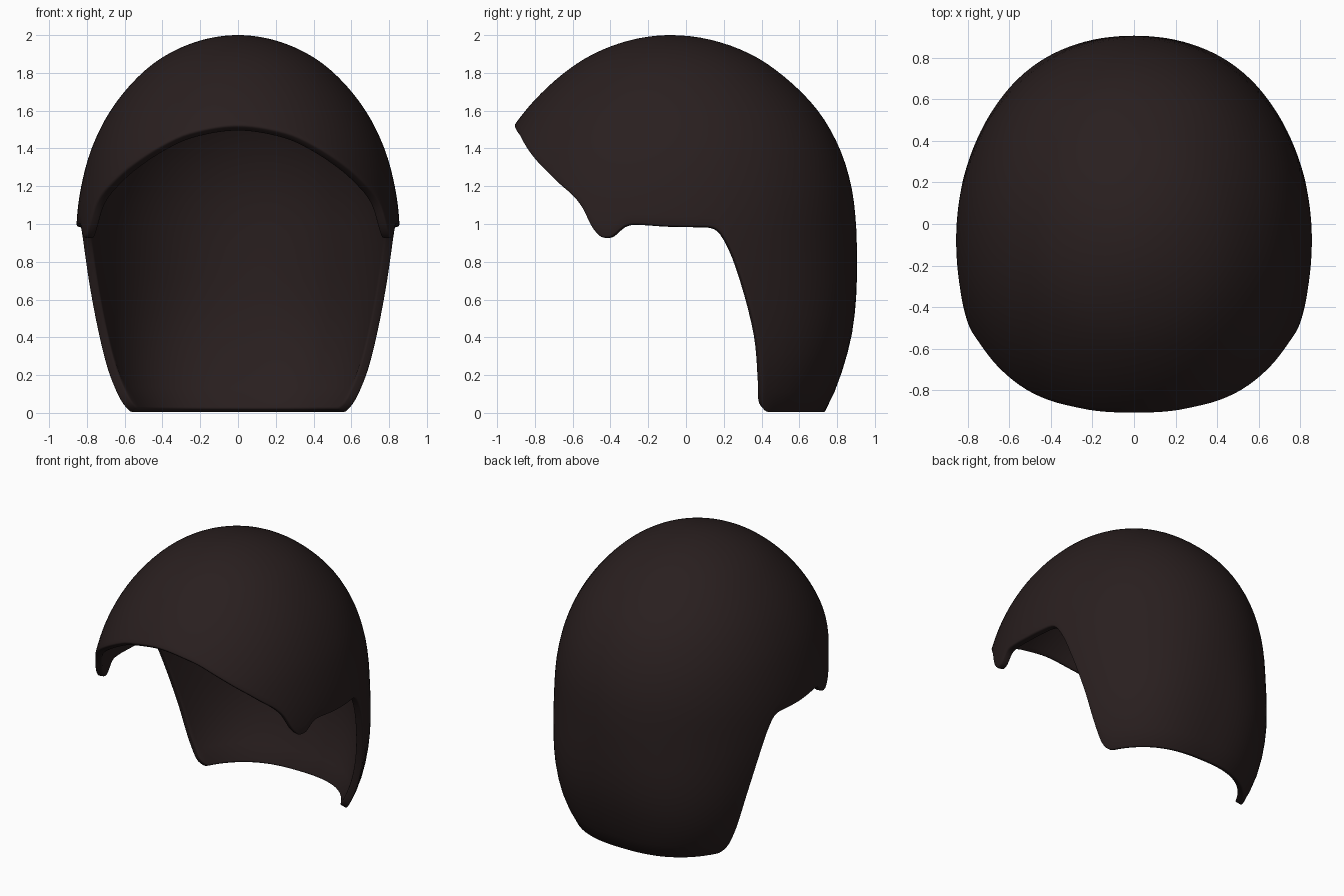
import bpy, bmesh, math

if "Cube" in bpy.data.objects:
    bpy.data.objects.remove(bpy.data.objects["Cube"])

CY = -0.08          # y of the crown point
ROWS = 36

# Shell profile by height: z, half width, front reach, back reach
PROFILE = [
    (2.0, 0.0, 0.0, 0.0), (1.9, 0.37, 0.41, 0.42), (1.8, 0.507, 0.565, 0.575),
    (1.6, 0.675, 0.77, 0.778), (1.4, 0.775, 0.905, 0.893), (1.2, 0.83, 0.99, 0.955),
    (1.0, 0.855, 1.045, 0.98), (0.8, 0.85, 1.06, 0.985), (0.6, 0.825, 1.06, 0.98),
    (0.4, 0.79, 1.03, 0.955), (0.2, 0.745, 0.98, 0.9), (0.08, 0.7, 0.93, 0.853),
    (0.0, 0.66, 0.9, 0.812),
]
# Opening edge seen from the side: y, z from brow to nape
RIM = [
    (-0.91, 1.52), (-0.89, 1.48), (-0.85, 1.41), (-0.75, 1.29), (-0.67, 1.212),
    (-0.6, 1.15), (-0.55, 1.085), (-0.5, 0.985), (-0.46, 0.938), (-0.43, 0.927),
    (-0.39, 0.935), (-0.33, 0.985), (-0.28, 0.998), (-0.1, 0.988), (0.05, 0.985),
    (0.14, 0.98), (0.19, 0.945), (0.255, 0.82), (0.32, 0.62), (0.372, 0.4),
    (0.393, 0.2), (0.397, 0.06), (0.42, 0.01), (0.45, 0.0), (0.55, 0.0),
    (0.65, 0.0), (0.71, 0.0), (0.73, 0.0),
]
S = [math.sqrt(2.0 - p[0]) for p in PROFILE]


def hermite(a, b, ma, mb, u):
    return ((2*u**3 - 3*u**2 + 1)*a + (u**3 - 2*u**2 + u)*ma
            + (3*u**2 - 2*u**3)*b + (u**3 - u**2)*mb)


def section(s):
    """Half width, front and back reach at s = sqrt(2 - z)."""
    n = len(S) - 1
    i = max(k for k in range(n) if S[k] <= s + 1e-9)
    h = S[i+1] - S[i]

    def slope(k, c):
        a, b = max(k-1, 0), min(k+1, n)
        return (PROFILE[b][c] - PROFILE[a][c]) / (S[b] - S[a])
    return [hermite(PROFILE[i][c], PROFILE[i+1][c], slope(i, c)*h,
                    slope(i+1, c)*h, (s - S[i])/h) for c in (1, 2, 3)]


def squareness(z):
    """Superellipse power: rounder at the crown, squarer at the nape."""
    u = max(0.0, min(1.0, (1.0 - z)/0.8))
    return 2.06 + 0.44*u*u*(3 - 2*u)


def shell_point(phi, s):
    w, f, b = section(s)
    z = 2.0 - s*s
    n = squareness(z)
    c, t = abs(math.cos(phi)), math.sin(phi)
    r = (c**n + abs(t)**n)**(-1/n)
    x = 0.0 if c < 1e-6 else w*r*c
    return (x, CY + (f if phi < 0 else b)*r*t, z)


def rim_angle(y, z):
    w, f, b = section(math.sqrt(2.0 - z))
    n = squareness(z)
    t = max(-1, min(1, (y - CY)/(f if y < CY else b)))
    return math.atan2(t, (1 - abs(t)**n)**(1/n))


# Smooth rim as (angle, height) columns
ctrl = [(rim_angle(y, z), z) for y, z in RIM]
ctrl[0] = (-math.pi/2, RIM[0][1])
ctrl[-1] = (math.pi/2, 0.0)
ext = [(-math.pi - ctrl[1][0], ctrl[1][1])] + ctrl + [(math.pi - ctrl[-2][0], 0.0)]
columns = []
for k in range(1, len(ext) - 2):
    p0, p1, p2, p3 = ext[k-1:k+3]
    h = p2[0] - p1[0]
    m1 = (p2[1] - p0[1])/(p2[0] - p0[0])*h
    m2 = (p3[1] - p1[1])/(p3[0] - p1[0])*h
    steps = max(3, math.ceil(h/math.radians(3)))
    for j in range(steps):
        u = j/steps
        columns.append((p1[0] + h*u, max(hermite(p1[1], p2[1], m1, m2, u), 0.0)))
columns.append(ctrl[-1])

# Half shell: columns running from the crown down to the rim
bm = bmesh.new()
crown = bm.verts.new((0, CY, 2.0))
grid = []
for phi, z in columns:
    s_end = math.sqrt(2.0 - z)
    grid.append([bm.verts.new(shell_point(phi, s_end*j/ROWS)) for j in range(1, ROWS+1)])
for a, b in zip(grid, grid[1:]):
    bm.faces.new((crown, a[0], b[0]))
    for j in range(ROWS - 1):
        bm.faces.new((a[j], a[j+1], b[j+1], b[j]))
for face in bm.faces:
    face.smooth = True
mesh = bpy.data.meshes.new("hair_shell")
bm.to_mesh(mesh)
bm.free()

hair = bpy.data.objects.new("hair_shell", mesh)
bpy.context.collection.objects.link(hair)

# Mirror, wall thickness and a softened rim
mirror = hair.modifiers.new("mirror", 'MIRROR')
mirror.use_clip = True
mirror.merge_threshold = 0.0005
wall = hair.modifiers.new("wall", 'SOLIDIFY')
wall.thickness = 0.05
wall.offset = -1
bevel = hair.modifiers.new("soft_rim", 'BEVEL')
bevel.width = 0.01
bevel.segments = 2
bevel.limit_method = 'ANGLE'
bevel.angle_limit = math.radians(50)

brown = bpy.data.materials.new("dark_brown")
brown.diffuse_color = (0.022, 0.0135, 0.0135, 1)
brown.use_nodes = True
brown.node_tree.nodes["Principled BSDF"].inputs["Base Color"].default_value = brown.diffuse_color
mesh.materials.append(brown)
